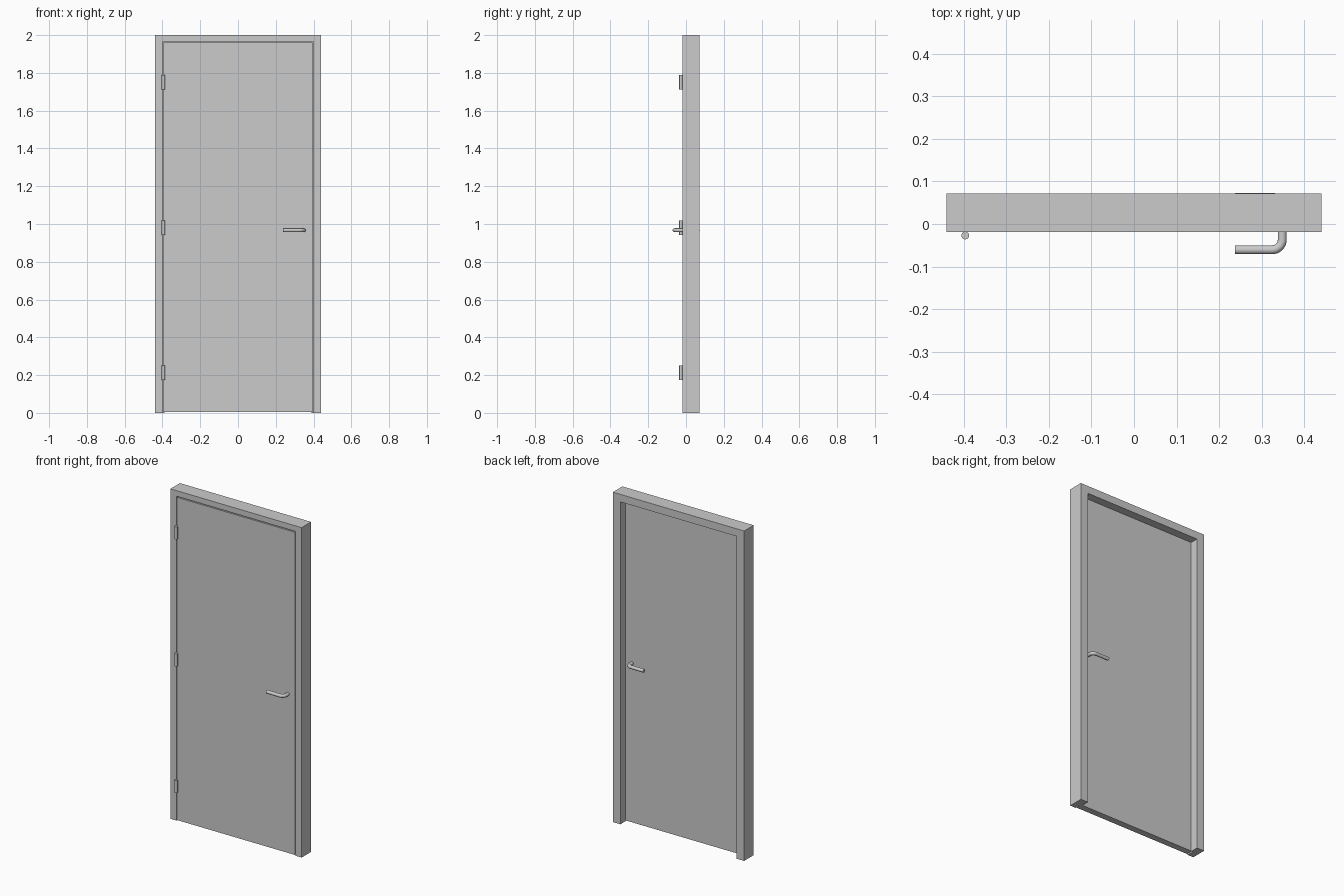
import bpy, bmesh, math
from mathutils import Vector

if "Cube" in bpy.data.objects:
    bpy.data.objects.remove(bpy.data.objects["Cube"])

FRONT, BACK = -0.019, 0.072      # frame faces in y
DOOR_BACK = 0.021


def finish(name, bm, angle=30):
    bmesh.ops.recalc_face_normals(bm, faces=bm.faces)
    me = bpy.data.meshes.new(name)
    bm.to_mesh(me)
    bm.free()
    ob = bpy.data.objects.new(name, me)
    bpy.context.collection.objects.link(ob)
    bpy.ops.object.select_all(action='DESELECT')
    ob.select_set(True)
    bpy.context.view_layer.objects.active = ob
    bpy.ops.object.shade_smooth_by_angle(angle=math.radians(angle))
    return ob


# Door frame: rebated profile (half width, top height, y) run up, across and down
profile = [(0.44, 2.0, FRONT), (0.40, 1.966, FRONT), (0.40, 1.966, DOOR_BACK + 0.001),
           (0.39, 1.954, DOOR_BACK + 0.001), (0.39, 1.954, BACK), (0.44, 2.0, BACK)]
bm = bmesh.new()
rings = [[bm.verts.new(p) for p in ((-w, y, 0), (-w, y, t), (w, y, t), (w, y, 0))]
         for w, t, y in profile]
for i, a in enumerate(rings):
    b = rings[(i + 1) % len(rings)]
    for k in range(3):
        bm.faces.new((a[k], a[k + 1], b[k + 1], b[k]))
for k in (0, 3):
    bm.faces.new([r[k] for r in rings])
finish("door_frame", bm)

# Door panel
bm = bmesh.new()
bmesh.ops.create_cube(bm, size=1)
for v in bm.verts:
    v.co = (v.co.x * 0.79,
            FRONT if v.co.y < 0 else DOOR_BACK,
            0.004 if v.co.z < 0 else 1.96)
finish("door_panel", bm)

# Hinge barrels
for name, z in (("hinge_top", 1.75), ("hinge_middle", 0.98), ("hinge_bottom", 0.212)):
    bm = bmesh.new()
    bmesh.ops.create_cone(bm, cap_ends=True, segments=20, radius1=0.009,
                          radius2=0.009, depth=0.076)
    bmesh.ops.translate(bm, verts=bm.verts, vec=(-0.396, -0.027, z))
    finish(name, bm)


# Lever handles: round bar swept out of the door and bent towards the hinges
def handle(name, base, side, r=0.0105, sides=16, bend=0.024):
    x, z, reach, tip = 0.348, 0.967, 0.0415, 0.237
    path = [(x, -0.004, 0.0)]                       # x, distance from door, direction angle
    for i in range(9):
        a = math.pi / 2 * i / 8
        path.append((x - bend + bend * math.cos(a), reach - bend + bend * math.sin(a), a))
    path.append((tip, reach, math.pi / 2))
    bm = bmesh.new()
    loops = []
    for px, d, a in path:
        loop = []
        for k in range(sides):
            t = 2 * math.pi * k / sides
            u = r * math.cos(t)
            loop.append(bm.verts.new((px + u * math.cos(a),
                                      base + side * (d + u * math.sin(a)),
                                      z + r * math.sin(t))))
        loops.append(loop)
    for a, b in zip(loops, loops[1:]):
        for k in range(sides):
            j = (k + 1) % sides
            bm.faces.new((a[k], a[j], b[j], b[k]))
    bm.faces.new(loops[0])
    bm.faces.new(loops[-1])
    finish(name, bm, 40)


handle("front_handle", FRONT, -1)
handle("back_handle", DOOR_BACK, 1)
